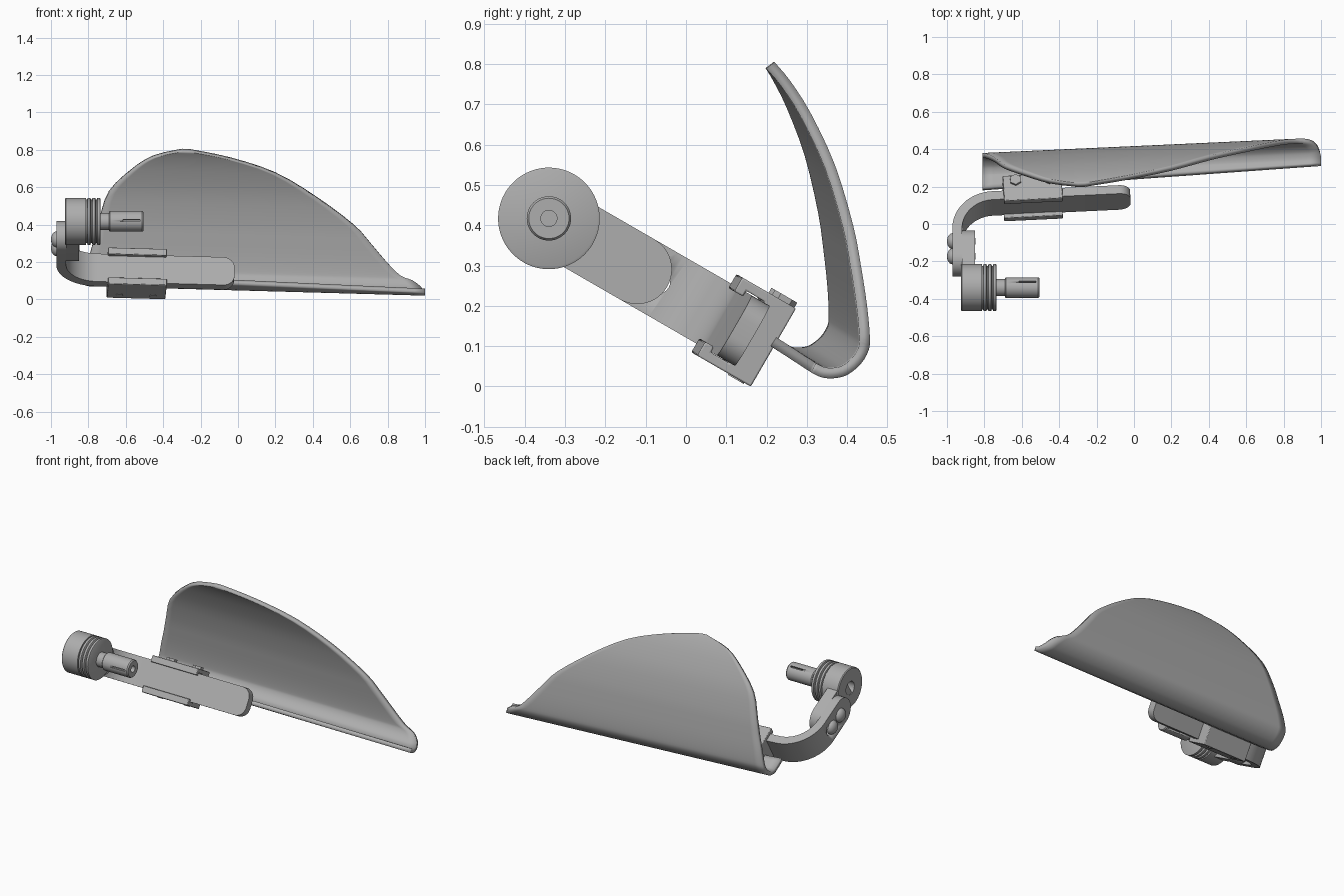
import bpy, bmesh, math
from mathutils import Matrix, Vector

cube = bpy.data.objects.get("Cube")
if cube:
    bpy.data.objects.remove(cube, do_unlink=True)

grey = bpy.data.materials.new("plain grey")
grey.use_nodes = True
grey.diffuse_color = (0.42, 0.42, 0.42, 1)
grey.node_tree.nodes["Principled BSDF"].inputs["Base Color"].default_value = grey.diffuse_color

# Tilted frame: x along the blade, y down the arm, z across the arm
TILT = Matrix.Rotation(math.radians(-30), 4, 'X')
SLOPE = 0.055
MID = 0.191          # arm centre line across its width
HUB_Y = -0.503


def make(name, verts, faces, matrix=TILT, bevel=0.0, angle=30):
    bm = bmesh.new()
    vs = [bm.verts.new(v) for v in verts]
    for f in faces:
        bm.faces.new([vs[i] for i in f])
    bmesh.ops.remove_doubles(bm, verts=bm.verts, dist=0.00005)
    bmesh.ops.recalc_face_normals(bm, faces=bm.faces)
    return finish(name, bm, matrix, bevel, angle)


def finish(name, bm, matrix=TILT, bevel=0.0, angle=30):
    mesh = bpy.data.meshes.new(name)
    bm.to_mesh(mesh)
    bm.free()
    mesh.materials.append(grey)
    ob = bpy.data.objects.new(name, mesh)
    bpy.context.collection.objects.link(ob)
    ob.matrix_world = matrix
    if bevel:
        mod = ob.modifiers.new("soft edges", 'BEVEL')
        mod.width, mod.segments = bevel, 2
    bpy.ops.object.select_all(action='DESELECT')
    ob.select_set(True)
    bpy.context.view_layer.objects.active = ob
    bpy.ops.object.shade_smooth_by_angle(angle=math.radians(angle))
    return ob


def loft(name, rings, **kw):
    n = len(rings[0])
    verts = [p for ring in rings for p in ring]
    faces = [(i * n + j, i * n + (j + 1) % n, (i + 1) * n + (j + 1) % n, (i + 1) * n + j)
             for i in range(len(rings) - 1) for j in range(n)]
    faces += [tuple(range(n)), tuple(range(len(verts) - n, len(verts)))]
    return make(name, verts, faces, **kw)


def lathe(name, profile, y, z, n=48, **kw):
    rings = [[(x, y + r * math.cos(2 * math.pi * k / n), z + r * math.sin(2 * math.pi * k / n))
              for k in range(n)] for x, r in profile]
    return loft(name, rings, **kw)


def cut(target, cutter):
    cutter.hide_render = True
    mod = target.modifiers.new("cut", 'BOOLEAN')
    mod.object, mod.solver = cutter, 'EXACT'
    bpy.context.view_layer.update()
    bpy.context.view_layer.objects.active = target
    bpy.ops.object.modifier_apply(modifier=mod.name)
    bpy.data.objects.remove(cutter, do_unlink=True)


# Curved blade: rows of (y, z, left end, right end) from lower lip to top
rows = [(.31, .035, -.81, 1), (.335, .023, -.81, 1), (.365, .02, -.81, .998),
        (.40, .028, -.81, .99), (.435, .055, -.81, .97), (.457, .09, -.81, .93),
        (.462, .125, -.805, .865), (.458, .2, -.79, .79), (.447, .292, -.765, .71),
        (.432, .389, -.74, .62), (.396, .533, -.69, .42), (.345, .657, -.565, .2),
        (.305, .73, -.45, -.04), (.277, .769, -.3, -.26)]


def smooth_rows(pts, steps):
    pts = [Vector(p) for p in pts]
    out = []
    for i in range(len(pts) - 1):
        a, b, c, d = pts[max(i - 1, 0)], pts[i], pts[i + 1], pts[min(i + 2, len(pts) - 1)]
        for s in range(steps):
            t = s / steps
            out.append(b + (c - a) * t / 2 + (a * 2 - b * 5 + c * 4 - d) * t * t / 2
                       + (b * 3 - a - c * 3 + d) * t ** 3 / 2)
    return out + [pts[-1]]


COLS, STEPS = 32, 3
bm = bmesh.new()
grid = []
for i, (y, z, left, right) in enumerate(smooth_rows(rows, STEPS)):
    lip = max(0, 1 - i / STEPS)          # lower lip flares toward the clamp
    line = []
    for j in range(COLS + 1):
        x = left + (right - left) * j / COLS
        d = 1 - x
        line.append(bm.verts.new((x, y - d * (.0455 + .0265 * lip), z + d * (.028 + .019 * lip))))
    grid.append(line)
for a, b in zip(grid, grid[1:]):
    for j in range(COLS):
        bm.faces.new((a[j], a[j + 1], b[j + 1], b[j]))
blade = finish("blade", bm, Matrix.Identity(4), angle=40)
shell = blade.modifiers.new("thickness", 'SOLIDIFY')
shell.thickness, shell.offset = 0.026, 1
blade.modifiers.move(len(blade.modifiers) - 1, 0)

# Bent bar: sections of (centre x, centre y, turn, half width)
W, T = 0.086, 0.026
turn = math.pi / 2 - math.atan(SLOPE)
sections = []
for k in range(9):
    a = math.pi / 2 * max(k, .3) / 8
    sections.append((-.945, -.335 - W * math.cos(a), 0, W * math.sin(a)))
for k in range(17):
    t = turn * k / 16
    sections.append((-.745 - .2 * math.cos(t), -.183 + .2 * math.sin(t), t, W))
for k in range(9):
    a = math.pi / 2 * k / 8
    x = -.08 + .06 * math.sin(a)
    sections.append((x, .0195 + SLOPE * (x + .7), turn, W - .06 + .06 * math.cos(a)))
rings = []
for x, y, t, w in sections:
    nx, ny = -math.cos(t) * T, math.sin(t) * T
    rings.append([(x + nx, y + ny, MID - w), (x + nx, y + ny, MID + w),
                  (x - nx, y - ny, MID + w), (x - nx, y - ny, MID - w)])
bar = loft("bent_bar", rings)
cut(bar, lathe("slot_cutter", [(-1.1, .03), (-.8, .03)], -.19, MID, 24))

# Link plate between hub and bar, with rounded end
outline = [(HUB_Y, MID - W)]
for k in range(25):
    a = -math.pi / 2 + math.pi * k / 24
    outline.append((-.25 + W * math.cos(a), MID + W * math.sin(a)))
outline.append((HUB_Y, MID + W))
loft("link_plate", [[(x, y, z) for y, z in outline] for x in (-.92, -.85)])

# Hub drum with grooves and a socket in its back
R = 0.126
drum = [(-.88, 0), (-.88, .042), (-.925, .042), (-.925, R - .005), (-.92, R), (-.812, R)]
for x in (-.812, -.786, -.76):
    drum += [(x, R - .01), (x + .005, R - .01), (x + .008, R), (x + .022, R)]
drum += [(-.735, R - .006), (-.735, 0)]
lathe("hub_drum", drum, HUB_Y, MID, 64)

# Slotted shaft
shaft = lathe("shaft", [(-.75, 0), (-.75, .045), (-.69, .045), (-.69, .05), (-.685, .055),
                        (-.512, .055), (-.505, .05), (-.505, .02), (-.53, .02), (-.53, 0)],
              HUB_Y, MID)
for k in range(3):
    spin = math.radians(205 + 120 * k)
    centre = Matrix.Translation((-.57, HUB_Y, MID)) @ Matrix.Rotation(spin, 4, 'X')
    bm = bmesh.new()
    bmesh.ops.create_cube(bm, size=1, matrix=Matrix.Translation((0, .055, 0))
                          @ Matrix.Diagonal((.09, .03, .01, 1)))
    cut(shaft, finish("shaft_slot_cutter", bm, TILT @ centre))

# Domed bolts joining link and bar
for k, y in enumerate((-.31, -.2165)):
    dome = [(-.97 - .03 * math.sin(a * math.pi / 12), .043 * math.cos(a * math.pi / 12))
            for a in range(6, -1, -1)]
    lathe(f"domed_bolt_{k + 1}", dome + [(-.965, .043), (-.965, .017), (-.847, .017), (-.847, 0)],
          y, MID, 32)

# Clamp channel hooking round the bar
half = [(.027, .088), (-.026, .088), (-.026, .072), (-.051, .072), (-.051, .112), (.103, .112)]
section = half + [(y, -z) for y, z in reversed(half)]
frame = TILT @ Matrix.Translation((-.54, .0283, MID + .001)) @ Matrix.Rotation(math.atan(SLOPE), 4, 'Z')
loft("clamp", [[(x, y, z) for y, z in section] for x in (-.157, .157)], matrix=frame, bevel=.004)

# Clamp nuts above and screw heads below
for k, x in enumerate((-.09, .09)):
    for name, sides, z, r, h in (("nut", 6, .118, .032, .016), ("screw", 24, -.111, .018, .008)):
        bm = bmesh.new()
        bmesh.ops.create_cone(bm, cap_ends=True, segments=sides, radius1=r, radius2=r, depth=h,
                              matrix=Matrix.Translation((x, .07, z)))
        finish(f"clamp_{name}_{k + 1}", bm, frame)
